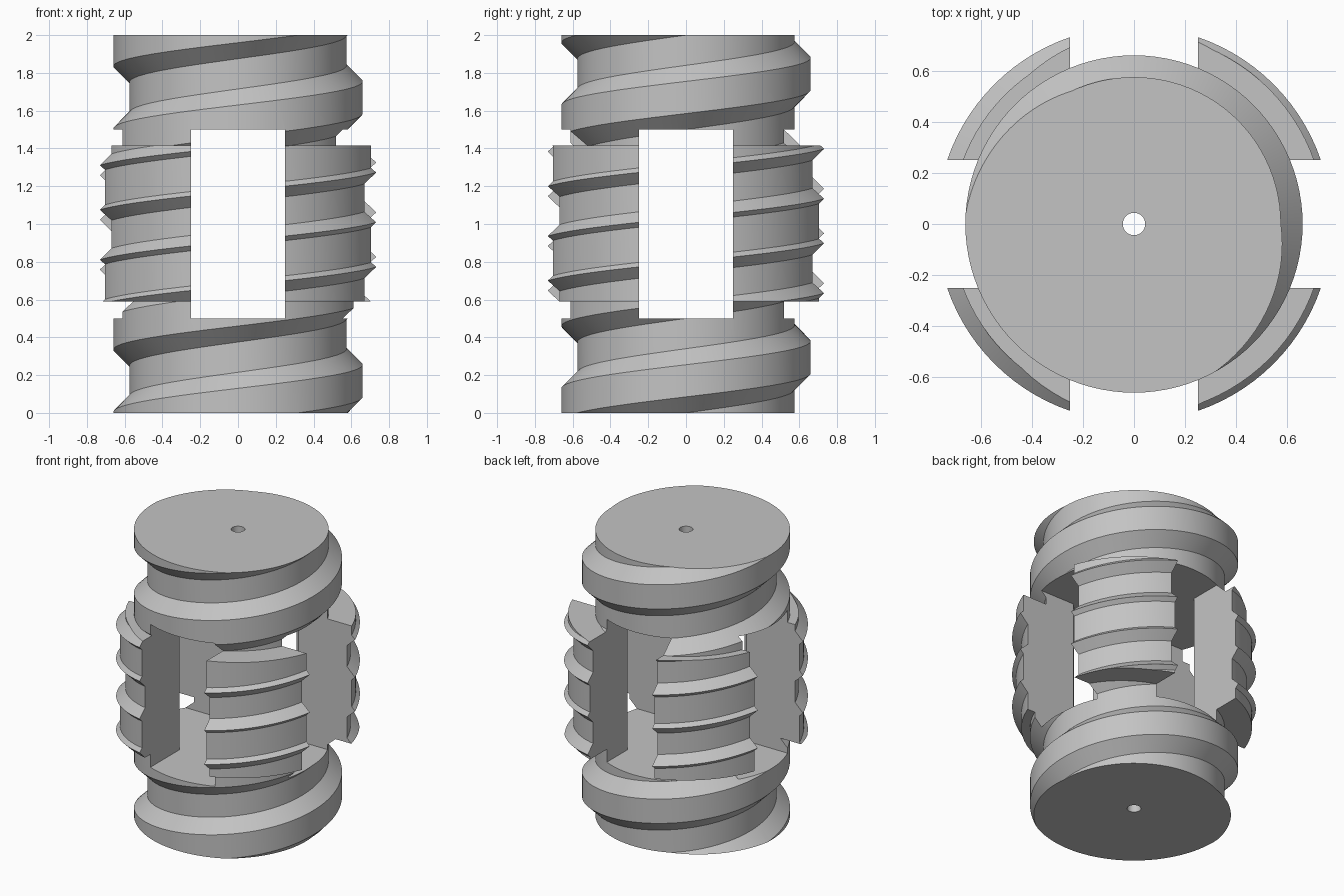
import bpy, bmesh, math
from mathutils import Vector

SEGS = 96
PITCH = 0.5

if "Cube" in bpy.data.objects:
    bpy.data.objects.remove(bpy.data.objects["Cube"], do_unlink=True)

grey = bpy.data.materials.new("plain grey")
grey.use_nodes = True
COLOUR = (0.55, 0.55, 0.55, 1)
grey.diffuse_color = COLOUR
grey.node_tree.nodes["Principled BSDF"].inputs["Base Color"].default_value = COLOUR


def add_object(name, bm):
    mesh = bpy.data.meshes.new(name)
    bm.to_mesh(mesh)
    bm.free()
    mesh.materials.append(grey)
    obj = bpy.data.objects.new(name, mesh)
    bpy.context.collection.objects.link(obj)
    return obj


def threaded_rod(name, profile, low, high):
    """Right-handed helical rod; profile is one pitch of (radius, z), trimmed flat at both ends."""
    bm = bmesh.new()
    n = len(profile)
    turns = range(-3, 6)
    columns = []
    for i in range(SEGS):
        a = math.tau * i / SEGS
        columns.append([bm.verts.new((r * math.cos(a), r * math.sin(a), z + PITCH * (t + i / SEGS)))
                        for t in turns for r, z in profile])
    for i in range(SEGS):
        here, there = columns[i], columns[(i + 1) % SEGS]
        shift = n if i == SEGS - 1 else 0
        for j in range(len(here) - 1 - shift):
            bm.faces.new((here[j], there[j + shift], there[j + shift + 1], here[j + 1]))
    for z, side in ((low, -1), (high, 1)):
        cut = bmesh.ops.bisect_plane(bm, geom=bm.verts[:] + bm.edges[:] + bm.faces[:], dist=1e-6,
                                     plane_co=(0, 0, z), plane_no=(0, 0, side), clear_outer=True)
        rim = [e for e in cut["geom_cut"] if isinstance(e, bmesh.types.BMEdge)]
        bmesh.ops.edgeloop_fill(bm, edges=rim)
    bmesh.ops.recalc_face_normals(bm, faces=bm.faces[:])
    return add_object(name, bm)


def box(name, size, centre):
    bm = bmesh.new()
    bmesh.ops.create_cube(bm, size=1)
    for v in bm.verts:
        v.co = Vector(c * s for c, s in zip(v.co, size)) + Vector(centre)
    return add_object(name, bm)


def cylinder(name, radius, height, segments):
    bm = bmesh.new()
    bmesh.ops.create_cone(bm, cap_ends=True, segments=segments, radius1=radius, radius2=radius, depth=height)
    bmesh.ops.translate(bm, verts=bm.verts[:], vec=(0, 0, 1))
    return add_object(name, bm)


def combine(target, tool, operation):
    bpy.context.view_layer.objects.active = target
    mod = target.modifiers.new(operation.lower(), "BOOLEAN")
    mod.operation = operation
    mod.solver = "EXACT"
    mod.object = tool
    bpy.ops.object.modifier_apply(modifier=mod.name)
    bpy.data.objects.remove(tool, do_unlink=True)


# Coarse threaded core
core_profile = [(0.575, 0.0), (0.66, 0.085), (0.66, 0.255), (0.575, 0.34)]
body = threaded_rod("threaded_body", core_profile, 0, 2)

# Wider middle section with two fine ridges
ridge_profile = [(0.773, 0.035), (0.715, 0.093), (0.715, 0.241),
                 (0.773, 0.299), (0.748, 0.324), (0.748, 0.51)]
combine(body, threaded_rod("ridged_sleeve", ridge_profile, 0.59, 1.415), "UNION")

# Crossing windows, round chamber and axial bore
combine(body, box("window_side", (2, 0.5, 1), (0, 0, 1)), "DIFFERENCE")
combine(body, box("window_front", (0.5, 2, 1), (0, 0, 1)), "DIFFERENCE")
combine(body, cylinder("chamber", 0.385, 1, 64), "DIFFERENCE")
combine(body, cylinder("bore", 0.044, 3, 32), "DIFFERENCE")

# Smooth flanks, crisp edges
bpy.ops.object.select_all(action="DESELECT")
body.select_set(True)
bpy.context.view_layer.objects.active = body
bpy.ops.object.shade_smooth_by_angle(angle=math.radians(25))
